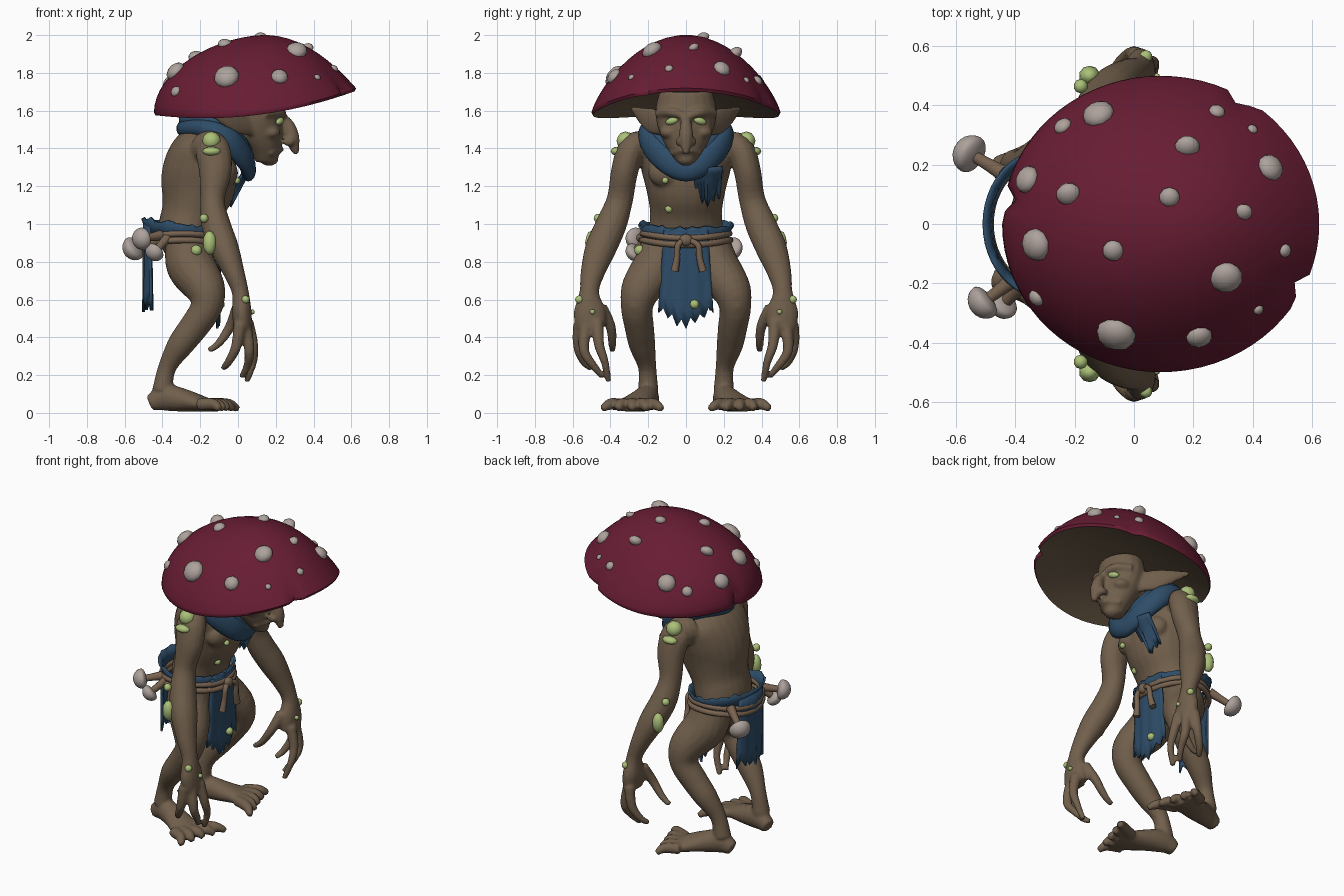
import bpy, bmesh, math, random
from mathutils import Vector, Matrix

random.seed(4)
if "Cube" in bpy.data.objects:
    bpy.data.objects.remove(bpy.data.objects["Cube"])


def material(name, colour):
    mat = bpy.data.materials.new(name)
    mat.use_nodes = True
    mat.diffuse_color = (*colour, 1)
    mat.node_tree.nodes["Principled BSDF"].inputs["Base Color"].default_value = (*colour, 1)
    return mat


skin = material("brown skin", (0.165, 0.115, 0.072))
maroon = material("maroon cap", (0.138, 0.012, 0.034))
blue = material("blue cloth", (0.027, 0.073, 0.138))
beige = material("pale spots", (0.42, 0.36, 0.33))
green = material("green growth", (0.41, 0.53, 0.19))
hemp = material("rope brown", (0.19, 0.125, 0.08))


def finish(bm, name, *mats, angle=50):
    bmesh.ops.recalc_face_normals(bm, faces=bm.faces)
    mesh = bpy.data.meshes.new(name)
    bm.to_mesh(mesh)
    bm.free()
    obj = bpy.data.objects.new(name, mesh)
    bpy.context.collection.objects.link(obj)
    for mat in mats:
        mesh.materials.append(mat)
    for other in bpy.context.selected_objects:
        other.select_set(False)
    obj.select_set(True)
    bpy.context.view_layer.objects.active = obj
    bpy.ops.object.shade_smooth_by_angle(angle=math.radians(angle))
    return obj


def spline(points, closed, steps):
    """Catmull-Rom rows through points that carry position and radii."""
    n, rows = len(points), []
    pick = lambda i: points[i % n] if closed else points[max(0, min(n - 1, i))]
    for i in range(n if closed else n - 1):
        a, b, c, d = (pick(i + k) for k in (-1, 0, 1, 2))
        for s in range(steps):
            t = s / steps
            rows.append([q + t / 2 * (r - p + t * (2 * p - 5 * q + 4 * r - w + t * (3 * (q - r) + w - p)))
                         for p, q, r, w in zip(a, b, c, d)])
    return rows if closed else rows + [list(points[-1])]


def tube(bm, points, ref=(0, 1, 0), closed=False, sides=14, steps=4):
    """Sweep an ellipse; the first radius runs along ref, the second across it."""
    points = [p if len(p) > 4 else (*p, p[3]) for p in points]
    rows, rings, ref = spline(points, closed, steps), [], Vector(ref)
    n = len(rows)
    for i, row in enumerate(rows):
        after = rows[(i + 1) % n] if closed else rows[min(i + 1, n - 1)]
        before = rows[i - 1] if closed else rows[max(i - 1, 0)]
        along = (Vector(after[:3]) - Vector(before[:3])).normalized()
        u = (ref - along * ref.dot(along)).normalized()
        v = along.cross(u)
        ring = []
        for k in range(sides):
            a = math.tau * k / sides
            ring.append(bm.verts.new(Vector(row[:3]) + u * row[3] * math.cos(a) + v * row[4] * math.sin(a)))
        rings.append(ring)
    for i in range(n if closed else n - 1):
        one, two = rings[i], rings[(i + 1) % n]
        for k in range(sides):
            j = (k + 1) % sides
            bm.faces.new((one[k], one[j], two[j], two[k]))
    if not closed:
        bm.faces.new(rings[0])
        bm.faces.new(rings[-1][::-1])


def ball(bm, place, size, normal=(0, 0, 1), detail=3, under=1.0):
    verts = bmesh.ops.create_icosphere(bm, subdivisions=detail, radius=1)["verts"]
    turn = Vector(normal).to_track_quat("Z", "Y").to_matrix().to_4x4()
    for v in verts:
        if v.co.z < 0:
            v.co.z *= under
        v.co = Matrix.Translation(place) @ turn @ Vector(a * b for a, b in zip(v.co, size))


def flip(points, side):
    return [(p[0], p[1] * side, *p[2:]) for p in points]


UP = (0, 0, 1)

# Body: torso, neck, head and limbs fused into one skin
body = bmesh.new()
tube(body, [(-.27, 0, .82, .15, .1), (-.275, 0, .94, .195, .15), (-.245, 0, 1.06, .19, .16), (-.215, 0, 1.18, .21, .195),
            (-.2, 0, 1.3, .24, .195), (-.18, 0, 1.4, .25, .165), (-.15, 0, 1.49, .16, .1)], sides=24)
tube(body, [(-.18, 0, 1.42, .1), (-.05, 0, 1.46, .09), (.09, 0, 1.5, .09)])
tube(body, [(.1, 0, 1.7, .14, .12), (.1, 0, 1.62, .16, .13), (.11, 0, 1.55, .158, .125), (.13, 0, 1.47, .135, .11),
            (.145, 0, 1.4, .1, .085), (.15, 0, 1.33, .052, .055)], sides=20)
tube(body, [(.21, 0, 1.58, .025), (.265, 0, 1.53, .03), (.285, 0, 1.47, .038), (.295, 0, 1.42, .032), (.31, 0, 1.37, .014)])
tube(body, [(.17, -.08, 1.375, .014), (.225, 0, 1.395, .018), (.17, .08, 1.375, .014)], ref=UP)
ball(body, (.165, 0, 1.345), (.05, .05, .038))

ARM = [(-.17, .2, 1.4, .09), (-.135, .285, 1.39, .078, .095), (-.12, .325, 1.28, .072, .088), (-.135, .35, 1.13, .07, .066),
       (-.118, .395, 1.0, .082, .078), (-.07, .452, .87, .083, .076), (-.02, .495, .74, .064, .056),
       (.012, .512, .64, .052, .045), (.02, .51, .54, .085, .052), (.025, .505, .45, .08, .05)]
LEG = [(-.27, .12, .9, .115), (-.25, .15, .78, .13), (-.175, .235, .66, .108), (-.168, .26, .56, .085),
       (-.23, .248, .46, .078), (-.305, .232, .36, .07), (-.375, .205, .24, .048), (-.4, .2, .12, .054)]
FOOT = [(-.465, .185, .05, .043), (-.385, .2, .08, .07, .058), (-.28, .235, .065, .06, .075),
        (-.18, .28, .045, .04, .095), (-.1, .3, .032, .025, .105)]
EAR = [(.08, .11, 1.525, .06, .028), (0, .18, 1.545, .068, .022), (-.08, .235, 1.575, .046, .018), (-.185, .285, 1.612, .011)]
FINGERS = [[(.05, .47, .48), (.08, .46, .36), (.08, .43, .27), (.045, .41, .165)],
           [(.04, .53, .46), (.06, .54, .33), (.05, .49, .25), (.02, .44, .19)],
           [(.01, .565, .47), (-.01, .57, .35), (-.05, .54, .27), (-.08, .5, .235)],
           [(0, .45, .56), (-.04, .4, .46), (-.1, .39, .37), (-.155, .39, .33)]]
for side in (1, -1):
    tube(body, flip(ARM, side))
    tube(body, flip(LEG, side), sides=18)
    tube(body, flip(FOOT, side), ref=UP)
    tube(body, flip(EAR, side), ref=UP)
    for finger in FINGERS:
        tube(body, flip([(*p, .034 - .006 * k) for k, p in enumerate(finger)], side), sides=10)
    # Splayed toes
    for k in range(5):
        o = (k - 2) * .042
        x, y, reach = -.13 - .35 * o, .285 + .9 * o, .1 - .01 * k
        tube(body, flip([(x - .05, y, .045, .034), (x + reach / 2, y + o / 2, .046, .031),
                         (x + reach, y + o, .02, .018)], side), ref=UP, sides=10)
    # Brow, cheek, nostril, chest and kneecap
    tube(body, flip([(.235, .01, 1.575, .022), (.22, .08, 1.592, .026), (.14, .15, 1.585, .022)], side), ref=UP)
    ball(body, (.17, side * .09, 1.485), (.055, .05, .035))
    ball(body, (.27, side * .034, 1.435), (.032, .022, .024))
    ball(body, (-.07, side * .1, 1.27), (.07, .1, .08))
    ball(body, (-.13, side * .265, .575), (.055, .055, .06))
creature = finish(body, "body", skin)
remesh = creature.modifiers.new("fuse", "REMESH")
remesh.mode, remesh.voxel_size, remesh.use_smooth_shade = "VOXEL", .01, True
soften = creature.modifiers.new("soften", "SMOOTH")
soften.factor, soften.iterations = .5, 3


# Mushroom cap with a tilted, drooping and notched rim
def cap_point(r, a, lift):
    for notch in (1.02, -.45, 2.98):
        r *= 1 - .08 * max(0, 1 - abs(a - notch) / .09) * r ** 10
    x, y = .535 * r * math.cos(a), .5 * r * math.sin(a)
    return Vector((x + .09, y, 1.655 + .12 * x - .065 * (r * math.sin(a)) ** 2 + lift))


def dome(r, a):
    """Flatter towards the front, fuller at the back."""
    return .343 * max(0, 1 - r * r) ** (.76 + .25 * math.cos(a))


cap, RINGS, SIDES = bmesh.new(), 14, 72
levels = [(math.sin(k / RINGS * math.pi / 2), None) for k in range(1, RINGS + 1)]
levels += [(.985, -.016), (.95, -.012), (.8, .006), (.6, .026), (.35, .04), (.1, .045)]
loops = []
for r, lift in levels:
    angles = [math.tau * k / SIDES - math.pi for k in range(SIDES)]
    loops.append([cap.verts.new(cap_point(r, a, dome(r, a) if lift is None else lift)) for a in angles])
for i in range(len(loops) - 1):
    for k in range(SIDES):
        j = (k + 1) % SIDES
        face = cap.faces.new((loops[i][k], loops[i][j], loops[i + 1][j], loops[i + 1][k]))
        face.material_index = int(i >= RINGS)
top = cap.verts.new(cap_point(0, 0, dome(0, 0)))
for k in range(SIDES):
    cap.faces.new((top, loops[0][k], loops[0][(k + 1) % SIDES]))
cap.faces.new(loops[-1]).material_index = 1
finish(cap, "mushroom_cap", maroon, skin)

# Raised cap spots: x, y, radius
SPOTS = [(-.12, .37, .055), (-.24, .33, .032), (.18, .26, .043), (.28, .38, .028), (.4, .32, .018), (.46, .19, .047),
         (-.36, .15, .048), (-.22, .1, .043), (.12, .09, .035), (.37, .04, .03), (-.33, -.07, .056), (-.07, -.09, .037),
         (.51, -.09, .023), (.31, -.18, .057), (-.33, -.25, .03), (-.06, -.37, .068), (.22, -.38, .045), (.42, -.29, .018)]
spots = bmesh.new()
for x, y, size in SPOTS:
    u, v = (x - .09) / .535, y / .5
    r, a = min(.97, math.hypot(u, v)), math.atan2(v, u)
    here = cap_point(r, a, dome(r, a))
    outward = cap_point(r, a + .02, dome(r, a + .02)) - here
    downhill = cap_point(r + .02, a, dome(r + .02, a)) - here
    ball(spots, here, (size, size, size * .7), downhill.cross(outward), detail=2)
finish(spots, "cap_spots", beige)

# Eyes
eyes = bmesh.new()
for side in (1, -1):
    ball(eyes, (.22, side * .075, 1.545), (.02, .036, .019), (-.1, side * .25, 1))
finish(eyes, "eyes", green)

# Green growths on both arms, then single ones
growths = bmesh.new()
for x, y, z, a, b, c in [(-.14, .32, 1.44, .05, .048, .05), (-.14, .365, 1.385, .05, .034, .024),
                         (-.18, .465, 1.03, .024, .024, .024), (-.15, .5, .9, .036, .034, .065),
                         (.04, .565, .6, .022, .022, .022), (.075, .495, .535, .014, .014, .014)]:
    for side in (1, -1):
        ball(growths, (x, y * side, z), (a, b, c), detail=2)
for x, y, z, size in [(-.22, -.245, .86, .03), (-.005, -.11, 1.23, .018), (-.085, -.09, 1.08, .022), (-.095, .045, .575, .025)]:
    ball(growths, (x, y, z), (size,) * 3, detail=2)
finish(growths, "green_growths", green)

# Scarf wound twice around the neck
half = [(.055, 0, 1.285, .06, .04), (.035, .12, 1.35, .068, .042), (-.055, .205, 1.45, .062, .042),
        (-.18, .18, 1.505, .048, .042), (-.285, 0, 1.505, .045, .042)]
scarf = bmesh.new()
for shrink, rise, thick in ((1, 0, 1), (.87, .045, .7)):
    wound = [(x, y * shrink, z + rise, a * thick, b * thick) for x, y, z, a, b in half]
    tube(scarf, wound + flip(wound[-2:0:-1], -1), ref=UP, closed=True, steps=6)
finish(scarf, "scarf", blue)


def solidify(obj, thickness):
    mod = obj.modifiers.new("thickness", "SOLIDIFY")
    mod.thickness, mod.offset = thickness, 0


def panel(name, top_x, low_x, top_z, low_z, middle, top_half, low_half, spread, jag, bend, cols=12, rows=6):
    """Hanging cloth with a torn lower hem, bent at its sides."""
    bm, grid = bmesh.new(), []
    for i in range(cols + 1):
        t = 2 * i / cols - 1
        hem = low_z + spread * abs(t) + jag * (i % 2) + random.uniform(0, jag / 2)
        column = []
        for k in range(rows + 1):
            f = k / rows
            x = top_x + (low_x - top_x) * f + .008 * math.sin(i * 1.7) * f + bend * t * t
            y = middle + t * (top_half + (low_half - top_half) * f)
            column.append(bm.verts.new((x, y, top_z + (hem - top_z) * f)))
        grid.append(column)
    for a, b in zip(grid, grid[1:]):
        for k in range(rows):
            bm.faces.new((a[k], b[k], b[k + 1], a[k + 1]))
    solidify(finish(bm, name, blue), .014)


panel("front_loincloth", -.095, -.105, .98, .425, 0, .115, .145, .1, .045, -.02)
panel("back_loincloth", -.497, -.495, 1.0, .53, 0, .12, .13, .01, .04, .035)
panel("scarf_tail", .07, -.045, 1.3, 1.08, .115, .08, .06, .04, .045, -.02, cols=8)

# Ragged waist cloth
waist, hoops = bmesh.new(), []
for flare, rise in ((1, -.05), (1.03, -.015), (1.12, .03)):
    hoop = []
    for k in range(48):
        a = math.tau * k / 48
        x, y = .188 * flare * math.cos(a), .222 * flare * math.sin(a)
        ragged = random.uniform(-.015, .01) if rise > 0 else 0
        hoop.append(waist.verts.new((x - .295, y, .975 + rise - .13 * x + ragged)))
    hoops.append(hoop)
for a, b in zip(hoops, hoops[1:]):
    for k in range(48):
        j = (k + 1) % 48
        waist.faces.new((a[k], a[j], b[j], b[k]))
solidify(finish(waist, "waist_cloth", blue), .012)

# Rope belt, knot and loose ends
rope = bmesh.new()
for z, grow in ((.95, 1), (.915, 1.02)):
    circle = [math.tau * k / 16 for k in range(16)]
    tube(rope, [(.2 * grow * math.cos(a) - .29, .23 * grow * math.sin(a), z - .025 * math.cos(a) ** 2, .017)
                for a in circle], ref=UP, closed=True, sides=8, steps=3)
ball(rope, (-.07, 0, .915), (.025, .035, .032))
for y in (-.06, .09):
    tube(rope, [(-.075, 0, .92, .016), (-.06, y * .7, .89, .016), (-.065, y * .8, .82, .017), (-.07, y, .75, .021)], sides=8)
finish(rope, "rope_belt", hemp)

# Mushrooms hanging from the back of the belt
stems, heads = bmesh.new(), bmesh.new()
for root, tip, size in [((-.44, .17, .95), (-.55, .235, .872), .066), ((-.41, -.19, .94), (-.505, -.262, .922), .06),
                        ((-.37, -.2, .93), (-.44, -.27, .853), .052)]:
    root, tip = Vector(root), Vector(tip)
    tube(stems, [(*root, .028), (*root.lerp(tip, .5), .022), (*tip, .02)], ref=UP, sides=10)
    ball(heads, tip, (size, size, size * .9), tip - root, under=.5)
finish(stems, "belt_mushroom_stems", hemp)
finish(heads, "belt_mushroom_caps", beige)
